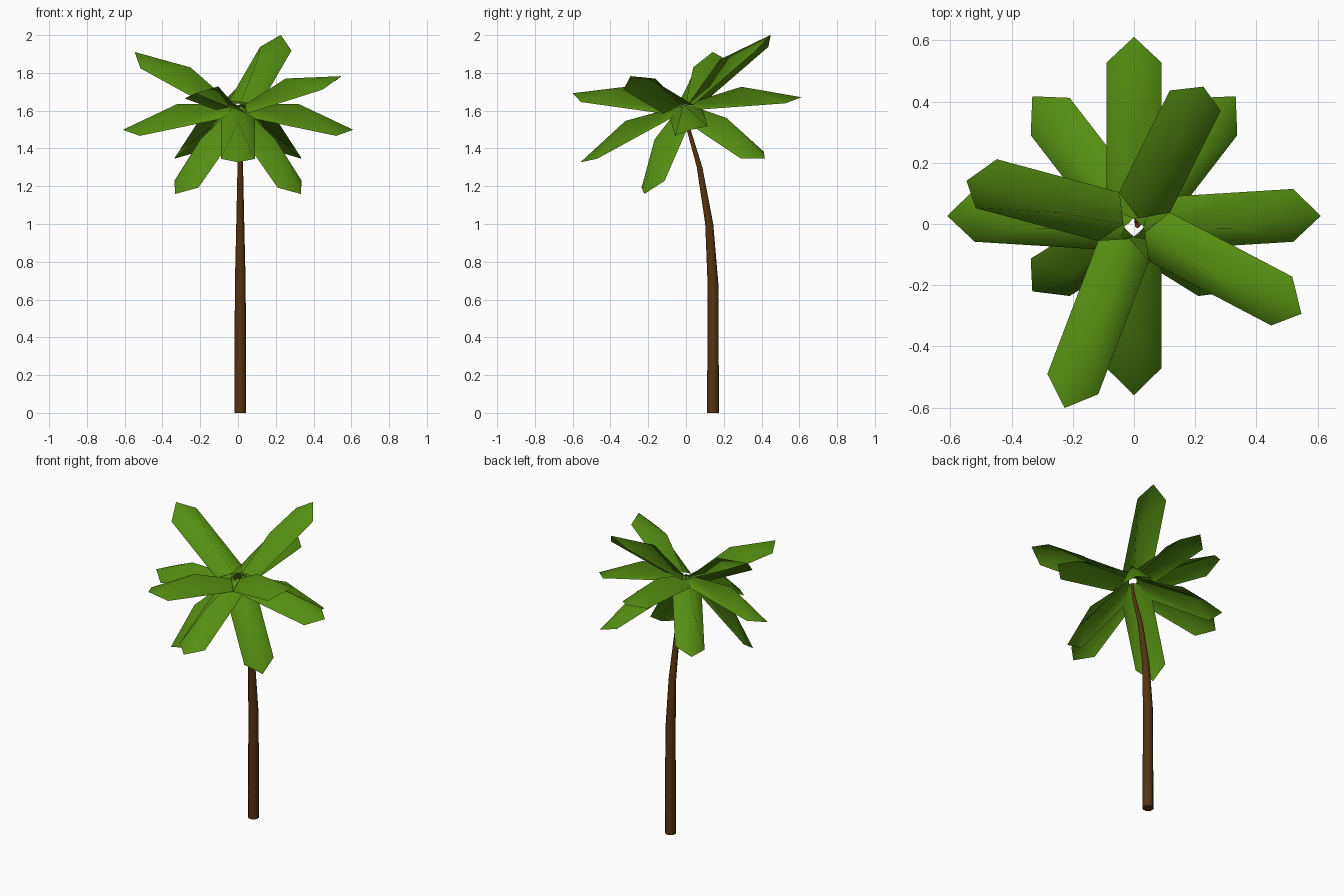
import bpy, math
from mathutils import Vector, Matrix

if "Cube" in bpy.data.objects:
    bpy.data.objects.remove(bpy.data.objects["Cube"])

def material(name, rgb):
    m = bpy.data.materials.new(name)
    m.diffuse_color = (*rgb, 1)
    m.use_nodes = True
    m.node_tree.nodes["Principled BSDF"].inputs["Base Color"].default_value = m.diffuse_color
    return m

leaf_green = material("leaf_green", (0.09, 0.27, 0.006))
bark_brown = material("bark_brown", (0.09, 0.034, 0.005))

def make_object(name, verts, faces, mat):
    me = bpy.data.meshes.new(name)
    me.from_pydata(verts, [], faces)
    me.materials.append(mat)
    ob = bpy.data.objects.new(name, me)
    bpy.context.collection.objects.link(ob)
    return ob

# Trunk: tapered rings along a path that leans to the crown
SIDES, TX = 8, 0.012
path = [(0.143, 0, 0.034), (0.143, 0.68, 0.031), (0.123, 1.0, 0.023),
        (0.072, 1.3, 0.016), (0.014, 1.5, 0.011), (-0.004, 1.6, 0.009)]
verts, faces = [], []
for y, z, r in path:
    for i in range(SIDES):
        a = math.tau * (i + 0.5) / SIDES
        verts.append((TX + r * math.cos(a), y + r * math.sin(a), z))
for k in range(len(path) - 1):
    for i in range(SIDES):
        j = (i + 1) % SIDES
        faces.append((k*SIDES + i, k*SIDES + j, (k+1)*SIDES + j, (k+1)*SIDES + i))
faces.append(tuple(reversed(range(SIDES))))
faces.append(tuple(range((len(path)-1)*SIDES, len(path)*SIDES)))
trunk = make_object("trunk", verts, faces, bark_brown)
for p in trunk.data.polygons:
    p.use_smooth = len(p.vertices) == 4

# Leaf: ridged blade along +x, (distance, side, height)
W = 0.09
blade = [(0.03, 0, 0.045), (0.32, 0, 0.05), (0.61, 0, -0.093),
         (0.06, W, 0.0), (0.52, W, -0.10), (0.06, -W, 0.0), (0.52, -W, -0.10)]
blade_faces = [(0, 1, 4, 3), (1, 2, 4), (0, 5, 6, 1), (1, 6, 2)]
pivot = Vector((0.026, 0, 0.06))

# Crown: three tiers of four leaves, the whole crown tilted back to front
crown = Matrix.Translation((0, 0, 1.588)) @ Matrix.Rotation(math.radians(16.4), 4, 'X')
tiers = [("upper_leaf", 35, -22.5), ("middle_leaf", 0, 0), ("lower_leaf", -28, 45)]
for name, lift, turn in tiers:
    swing = (Matrix.Translation(pivot) @ Matrix.Rotation(math.radians(-lift), 4, 'Y')
             @ Matrix.Translation(-pivot))
    for q in range(4):
        m = crown @ Matrix.Rotation(math.radians(turn + 90 * q), 4, 'Z') @ swing
        leaf = make_object(f"{name}_{q + 1}", [m @ Vector(v) for v in blade],
                           blade_faces, leaf_green)
        for p in leaf.data.polygons:
            p.use_smooth = True
